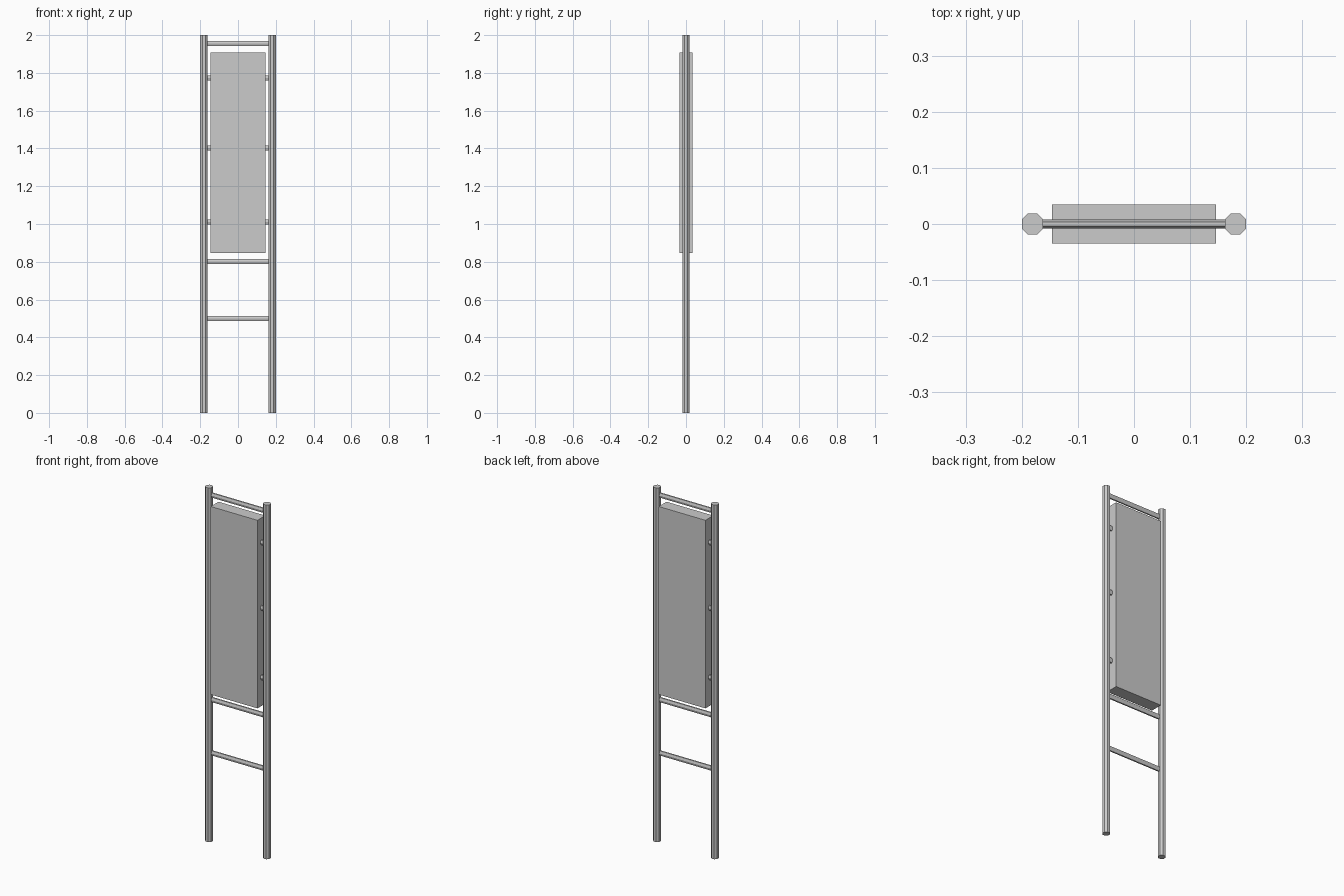
import bpy
import math
from mathutils import Matrix

if "Cube" in bpy.data.objects:
    bpy.data.objects.remove(bpy.data.objects["Cube"])


def prism(name, sides, rx, ry, length, matrix):
    """Capped prism along local z, flat sides facing local x, scaled to half sizes rx, ry."""
    bpy.ops.mesh.primitive_cylinder_add(vertices=sides, radius=1, depth=length)
    ob = bpy.context.object
    ob.name = ob.data.name = name
    ob.data.transform(Matrix.Rotation(math.pi / sides, 4, 'Z'))
    mx = max(v.co.x for v in ob.data.vertices)
    my = max(v.co.y for v in ob.data.vertices)
    ob.data.transform(matrix @ Matrix.Diagonal((rx / mx, ry / my, 1, 1)))
    return ob


# Octagonal upright posts
for side, x in (("left", -0.181), ("right", 0.181)):
    prism(f"{side}_post", 8, 0.019, 0.019, 2.0, Matrix.Translation((x, 0, 1.0)))

# Hexagonal crossbars, with a ridge on top; three of them carry the panel
rungs = [("lower_rung", 0.50), ("middle_rung", 0.801), ("top_rung", 1.956),
         ("panel_bar_low", 1.01), ("panel_bar_mid", 1.402), ("panel_bar_high", 1.772)]
# local z -> world x, local x -> world y, local y -> world z
along_x = Matrix(((0, 0, 1, 0), (1, 0, 0, 0), (0, 1, 0, 0), (0, 0, 0, 1)))
for name, z in rungs:
    ob = prism(name, 6, 0.008, 0.013, 0.33, Matrix.Translation((0, 0, z)) @ along_x)

# Thick rectangular panel
bpy.ops.mesh.primitive_cube_add(size=1)
panel = bpy.context.object
panel.name = panel.data.name = "panel"
panel.data.transform(Matrix.Translation((0, 0, 1.378))
                     @ Matrix.Diagonal((0.292, 0.07, 1.062, 1)))
